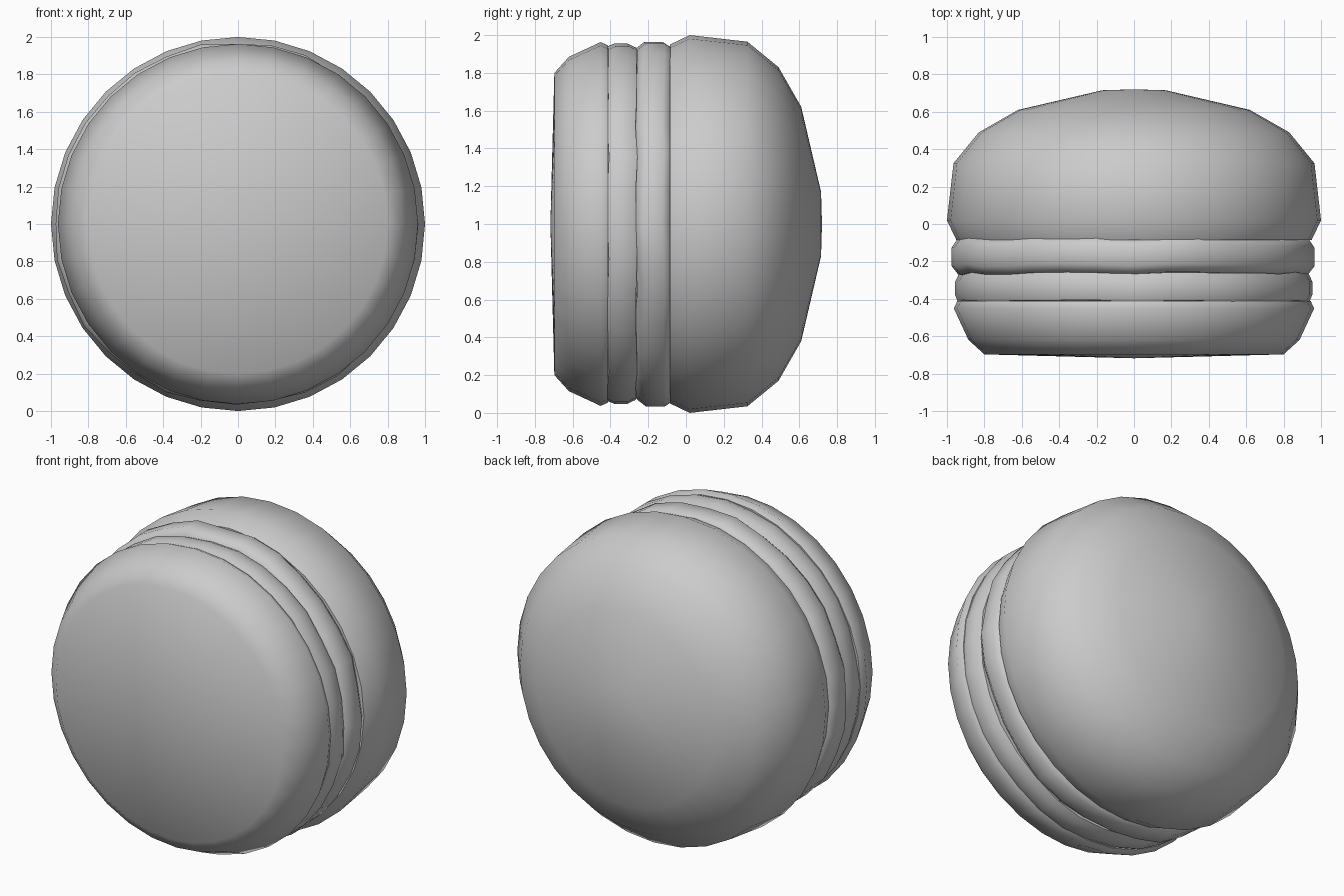
import bpy, bmesh, math, random

if "Cube" in bpy.data.objects:
    bpy.data.objects.remove(bpy.data.objects["Cube"])

random.seed(4)
SEG = 32
CENTRE_Z = 1.0


def lathe(name, profile, wobble_r=0.0, wobble_y=0.0, offset_x=0.0):
    """Revolve (radius, y) points about the y axis; radius 0 makes a pole."""
    bm = bmesh.new()
    rings = []
    # gentle irregularity shared by every ring of a filling
    jitter = [(random.uniform(-1, 1), random.uniform(-1, 1)) for _ in range(SEG)]
    for r, y in profile:
        if r == 0:
            rings.append([bm.verts.new((0, y, CENTRE_Z))])
            continue
        ring = []
        for i in range(SEG):
            a = 2 * math.pi * i / SEG
            rr = r + wobble_r * jitter[i][0]
            yy = y + wobble_y * jitter[i][1]
            ring.append(bm.verts.new((offset_x + rr * math.cos(a), yy, CENTRE_Z + rr * math.sin(a))))
        rings.append(ring)
    for a, b in zip(rings, rings[1:]):
        for i in range(SEG):
            j = (i + 1) % SEG
            if len(a) == 1:
                bm.faces.new((a[0], b[i], b[j]))
            elif len(b) == 1:
                bm.faces.new((a[i], b[0], a[j]))
            else:
                bm.faces.new((a[i], b[i], b[j], a[j]))
    bmesh.ops.recalc_face_normals(bm, faces=bm.faces)
    mesh = bpy.data.meshes.new(name)
    bm.to_mesh(mesh)
    bm.free()
    obj = bpy.data.objects.new(name, mesh)
    bpy.context.collection.objects.link(obj)
    bpy.context.view_layer.objects.active = obj
    bpy.ops.object.select_all(action='DESELECT')
    obj.select_set(True)
    bpy.ops.object.shade_smooth_by_angle(angle=math.radians(60))
    return obj


# domed top bun (towards the back)
lathe("top_bun", [(0, 0.72), (0.17, 0.715), (0.62, 0.61), (0.83, 0.49),
                  (0.965, 0.325), (1.0, 0.02), (0.95, -0.085), (0, -0.085)])

# upper filling with an uneven rim
lathe("patty", [(0, -0.085), (0.94, -0.075), (0.97, -0.12), (0.97, -0.22),
                (0.935, -0.265), (0, -0.265)], 0.008, 0.008, -0.012)

# lower filling
lathe("lower_filling", [(0, -0.25), (0.935, -0.262), (0.955, -0.305), (0.955, -0.375),
                        (0.94, -0.412), (0, -0.42)], 0.006, 0.006, 0.004)

# flat bottom bun (towards the front)
lathe("bottom_bun", [(0, -0.41), (0.945, -0.412), (0.963, -0.452), (0.885, -0.62),
                     (0.80, -0.697), (0, -0.718)])
